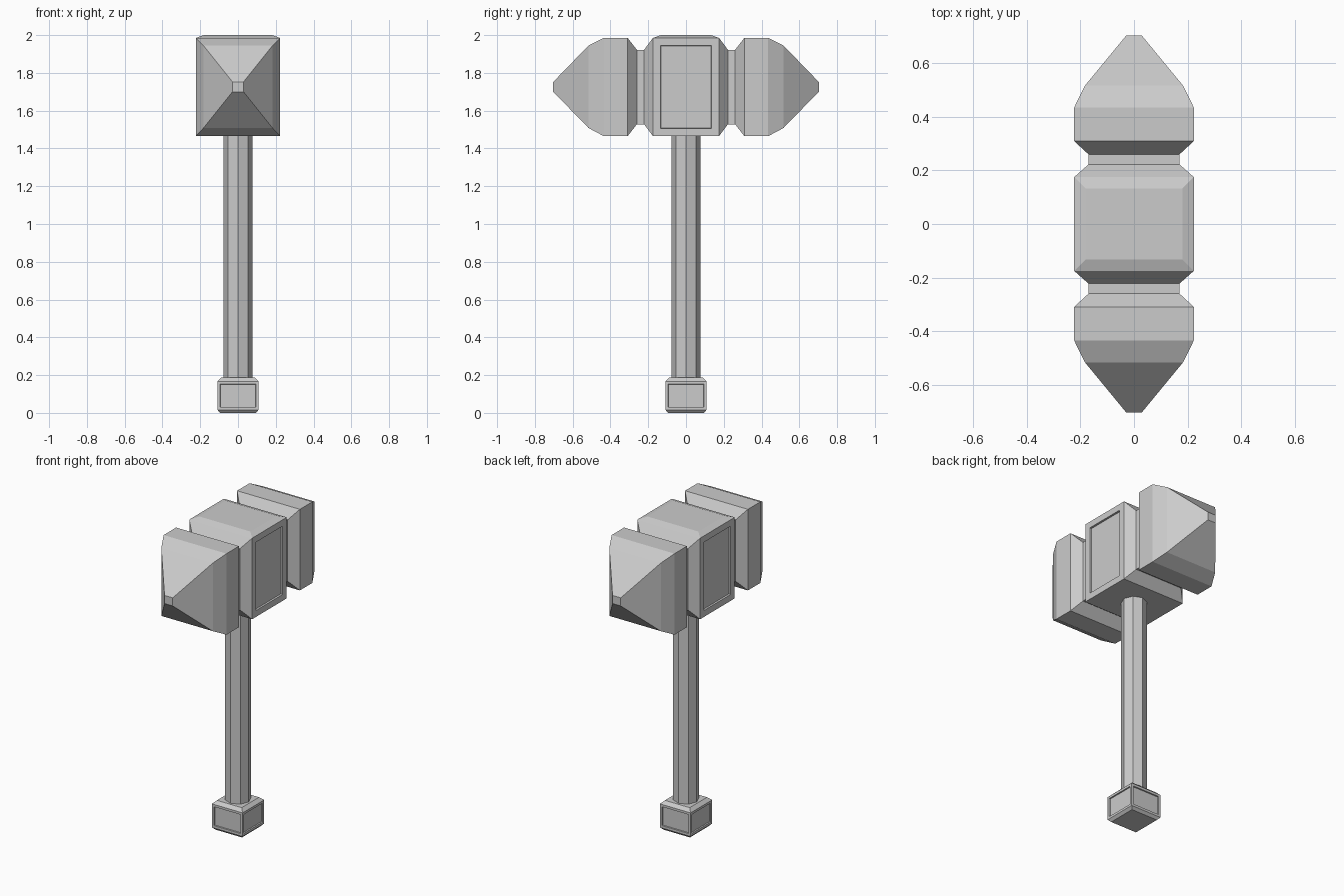
import bpy, bmesh
from mathutils import Vector

if "Cube" in bpy.data.objects:
    bpy.data.objects.remove(bpy.data.objects["Cube"])


def loft(bm, rings):
    """Skin a list of equal-length rings; returns the side faces per span."""
    vs = [[bm.verts.new(p) for p in r] for r in rings]
    spans = []
    for a, b in zip(vs, vs[1:]):
        n = len(a)
        spans.append([bm.faces.new((a[i], a[(i + 1) % n], b[(i + 1) % n], b[i]))
                      for i in range(n)])
    bm.faces.new(vs[0][::-1])
    bm.faces.new(vs[-1])
    bmesh.ops.recalc_face_normals(bm, faces=bm.faces)
    return spans


def recess(bm, faces, border, depth):
    """Inset a panel into each face."""
    bmesh.ops.inset_individual(bm, faces=faces, thickness=border, use_even_offset=True)
    bmesh.ops.inset_individual(bm, faces=faces, thickness=0.001, depth=-depth,
                               use_even_offset=True)


def finish(bm, name):
    mesh = bpy.data.meshes.new(name)
    bm.to_mesh(mesh)
    bm.free()
    obj = bpy.data.objects.new(name, mesh)
    bpy.context.collection.objects.link(obj)
    return obj


# Hammer head: rectangular sections along y (y, half width, bottom z, top z)
half = [(0.175, 0.223, 1.465, 1.985), (0.222, 0.17, 1.528, 1.922),
        (0.26, 0.17, 1.528, 1.922), (0.309, 0.223, 1.465, 1.985),
        (0.435, 0.223, 1.465, 1.985), (0.516, 0.183, 1.508, 1.945),
        (0.703, 0.029, 1.70, 1.752)]
sections = [(-y, w, b, t) for y, w, b, t in reversed(half)] + half
bm = bmesh.new()
spans = loft(bm, [[(-w, y, b), (w, y, b), (w, y, t), (-w, y, t)]
                  for y, w, b, t in sections])
centre = spans[len(half) - 1]
sides = [f for f in centre if abs(f.normal.x) > 0.9]
top = [f for f in centre if f.normal.z > 0.9]
recess(bm, sides, 0.041, 0.012)
bmesh.ops.inset_individual(bm, faces=top, thickness=0.042, depth=0.015,
                           use_even_offset=True)
finish(bm, "hammer_head")

# Eight-sided handle
bpy.ops.mesh.primitive_cylinder_add(vertices=8, radius=0.076, depth=1.36,
                                    location=(0, 0, 0.82))
bpy.context.object.name = "handle"

# Pommel: chamfered block with shallow side panels
bm = bmesh.new()
profile = [(0.0, 0.094), (0.016, 0.109), (0.167, 0.109), (0.187, 0.088)]
spans = loft(bm, [[(-w, -w, z), (w, -w, z), (w, w, z), (-w, w, z)]
                  for z, w in profile])
recess(bm, spans[1], 0.015, 0.008)
finish(bm, "pommel")
